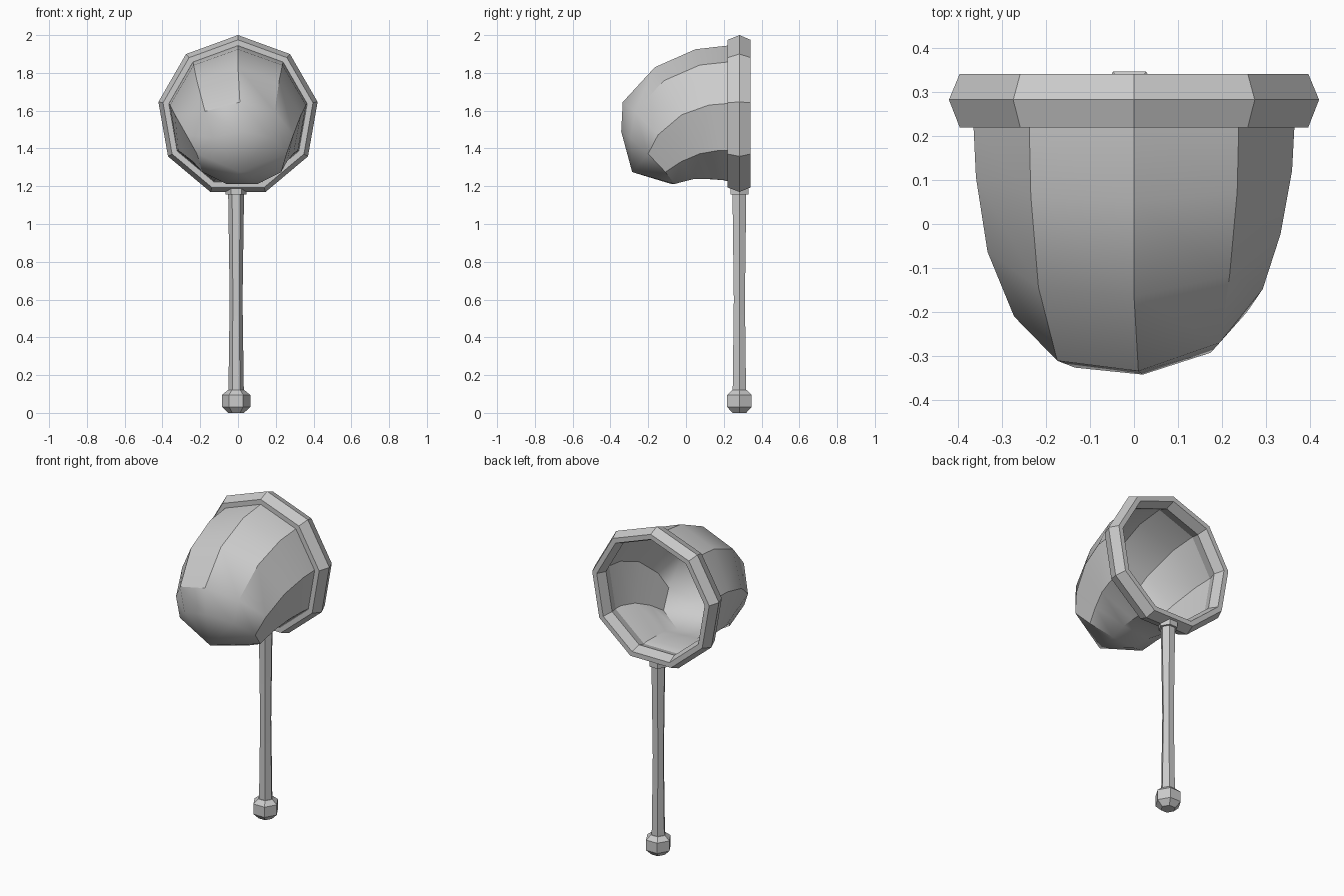
import bpy, bmesh
from math import sin, cos, pi, radians
from mathutils import Vector

if "Cube" in bpy.data.objects:
    bpy.data.objects.remove(bpy.data.objects["Cube"])


def loft(name, loops, caps=False, closed=False, apex=None, smooth=30):
    """Skin a list of equal-length point loops into one object."""
    bm = bmesh.new()
    rows = [[bm.verts.new(p) for p in loop] for loop in loops]
    n = len(rows[0])
    pairs = list(zip(rows, rows[1:])) + ([(rows[-1], rows[0])] if closed else [])
    for a, b in pairs:
        for i in range(n):
            j = (i + 1) % n
            bm.faces.new((a[i], a[j], b[j], b[i]))
    if caps:
        bm.faces.new(rows[0][::-1])
        bm.faces.new(rows[-1])
    if apex:
        tip = bm.verts.new(apex)
        for i in range(n):
            bm.faces.new((rows[-1][i], rows[-1][(i + 1) % n], tip))
    bmesh.ops.recalc_face_normals(bm, faces=bm.faces)
    mesh = bpy.data.meshes.new(name)
    bm.to_mesh(mesh)
    bm.free()
    ob = bpy.data.objects.new(name, mesh)
    bpy.context.collection.objects.link(ob)
    bpy.ops.object.select_all(action='DESELECT')
    ob.select_set(True)
    bpy.context.view_layer.objects.active = ob
    bpy.ops.object.shade_smooth_by_angle(angle=radians(smooth))
    return ob


SIDES = 9
ANGLES = [2 * pi * i / SIDES for i in range(SIDES)]
POLE_X, POLE_Y, HOOP_Z = -0.01, 0.2825, 1.572

# Hoop: nine-sided ring with a hexagonal section (radius, y)
hoop_section = [(0.428, 0.283), (0.403, 0.22), (0.372, 0.22),
                (0.350, 0.283), (0.372, 0.342), (0.403, 0.342)]
loft("hoop", [[(r * sin(a), y, HOOP_Z + r * cos(a)) for a in ANGLES]
              for r, y in hoop_section], closed=True)

# Net bag: nine-sided loops drooping forward
# (top y, top z, bottom y, bottom z, width factor, x shift, sideways skew)
bag_loops = [(0.225, 1.945, 0.225, 1.225, 1.0, 0.00, 0.00),
             (0.05, 1.925, 0.20, 1.232, 1.0, 0.00, 0.02),
             (-0.165, 1.83, 0.12, 1.238, 1.0, 0.00, 0.06),
             (-0.335, 1.645, 0.03, 1.238, 1.02, 0.01, 0.11),
             (-0.343, 1.49, -0.07, 1.212, 1.2, 0.02, 0.11)]


def bag_loop(ty, tz, by, bz, wide, shift, skew):
    top, bottom = Vector((0, ty, tz)), Vector((0, by, bz))
    radius = (top - bottom).length / (1 + cos(pi / SIDES))
    up = (top - bottom).normalized()
    centre = top - up * radius
    pts = []
    for a in ANGLES:
        x = radius * wide * sin(a)
        pts.append(centre + up * radius * cos(a) + Vector((x + shift, skew * x, 0)))
    return pts


loft("net_bag", [bag_loop(*row) for row in bag_loops],
     apex=(0.01, -0.285, 1.275), smooth=35)


# Six-sided turned parts on the pole axis
def turned(name, profile):
    return loft(name, [[(POLE_X + r * cos(i * pi / 3), POLE_Y + r * sin(i * pi / 3), z)
                        for i in range(6)] for r, z in profile], caps=True)


turned("handle", [(0.041, 0.10), (0.034, 0.60), (0.042, 1.16)])
turned("collar", [(0.055, 1.155), (0.055, 1.19)])
turned("end_knob", [(0.042, 0.0), (0.075, 0.032), (0.075, 0.095), (0.045, 0.12)])
